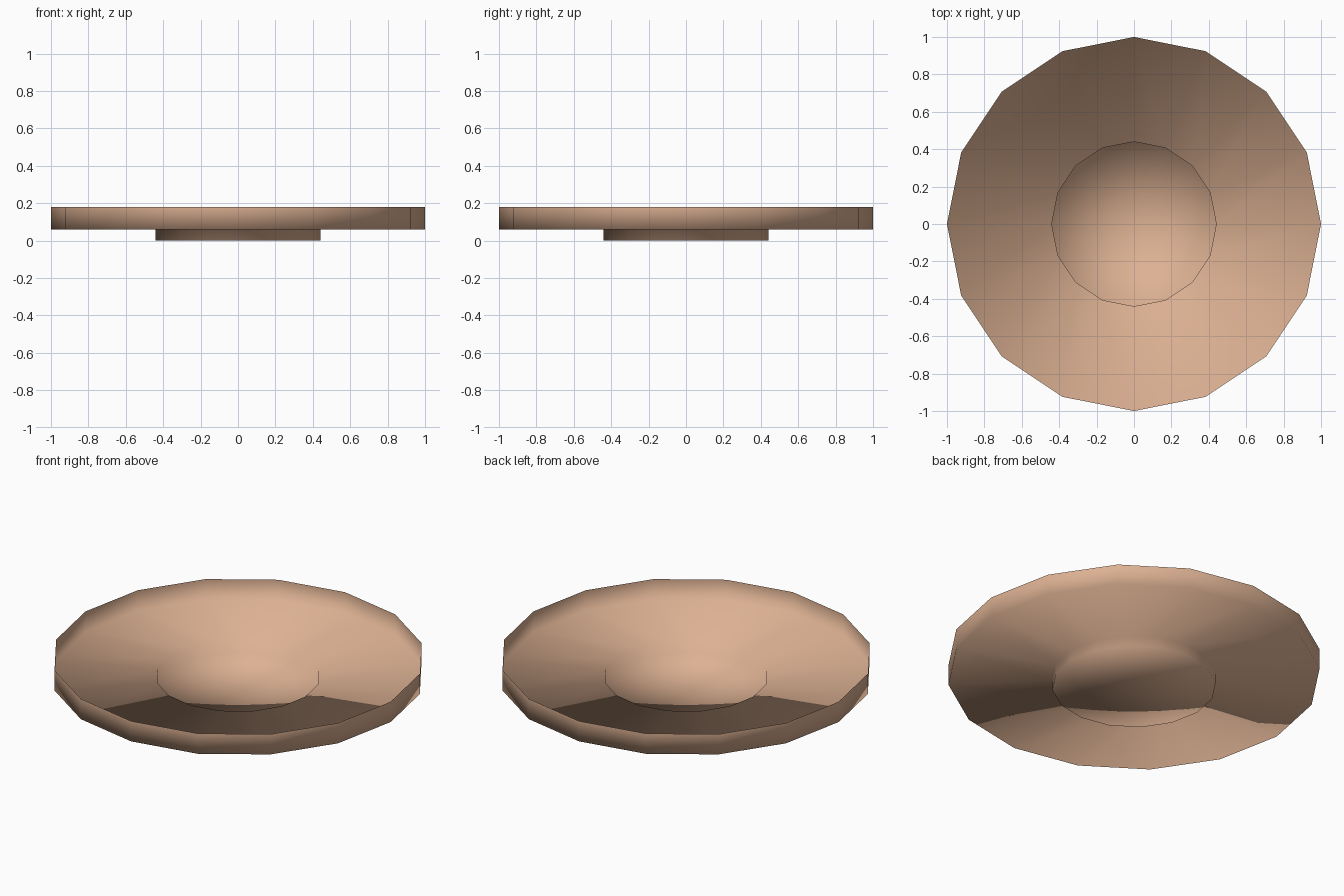
import bpy, bmesh
from math import cos, sin, pi

if "Cube" in bpy.data.objects:
    bpy.data.objects.remove(bpy.data.objects["Cube"])

SIDES = 16
# Saucer profile (radius, height): foot well, step, flat plate, upright rim
PROFILE = [(0.44, 0.0), (0.44, 0.06), (1.0, 0.06), (1.0, 0.18)]

bm = bmesh.new()
rings = [[bm.verts.new((r * cos(2 * pi * i / SIDES), r * sin(2 * pi * i / SIDES), z))
          for i in range(SIDES)] for r, z in PROFILE]
centre = bm.verts.new((0, 0, 0))

for i in range(SIDES):
    j = (i + 1) % SIDES
    # Foot disc
    bm.faces.new((centre, rings[0][i], rings[0][j]))
    # Step, plate and rim bands
    for inner, outer in zip(rings, rings[1:]):
        bm.faces.new((inner[i], outer[i], outer[j], inner[j]))

# The whole thin sheet is smooth shaded
for f in bm.faces:
    f.smooth = True

mesh = bpy.data.meshes.new("saucer")
bm.to_mesh(mesh)
bm.free()
saucer = bpy.data.objects.new("saucer", mesh)
bpy.context.collection.objects.link(saucer)

# Tan clay colour
mat = bpy.data.materials.new("tan_clay")
mat.diffuse_color = (0.72, 0.44, 0.29, 1)
mat.use_nodes = True
mat.node_tree.nodes["Principled BSDF"].inputs["Base Color"].default_value = mat.diffuse_color
mesh.materials.append(mat)
